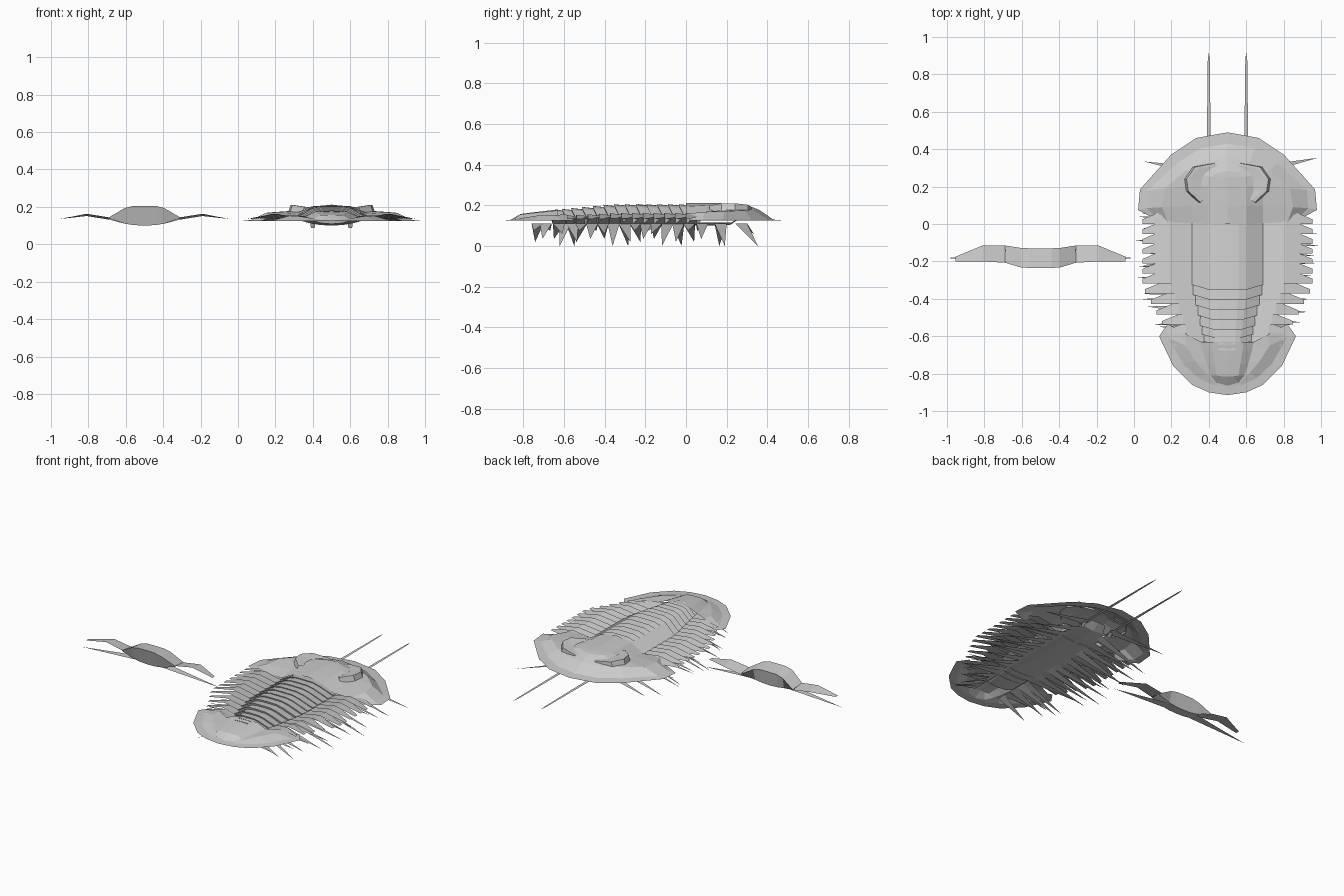
import bpy, bmesh, random

random.seed(4)
BODY_X, SEG_X = 0.5, -0.5


def add_object(name, bm, cx, mirror=True):
    bmesh.ops.remove_doubles(bm, verts=bm.verts, dist=0.0005)
    bmesh.ops.recalc_face_normals(bm, faces=bm.faces)
    me = bpy.data.meshes.new(name)
    bm.to_mesh(me)
    bm.free()
    ob = bpy.data.objects.new(name, me)
    ob.location.x = cx
    bpy.context.collection.objects.link(ob)
    if mirror:
        m = ob.modifiers.new("mirror", 'MIRROR')
        m.merge_threshold = 0.0005
    return ob


def strip(bm, rows):
    """Quads between successive rows of points."""
    vs = [[bm.verts.new(p) for p in r] for r in rows]
    for a, b in zip(vs, vs[1:]):
        for i in range(len(a) - 1):
            bm.faces.new((a[i], a[i + 1], b[i + 1], b[i]))


def loft(name, rows, cx=BODY_X):
    bm = bmesh.new()
    strip(bm, rows)
    return add_object(name, bm, cx)


# Head shield: rows from flat brim inward to the centre line
loft("head_shield", [
    [(.375, .02, .125), (.478, .075, .125), (.468, .185, .125), (.302, .37, .125), (.167, .46, .125), (0, .49, .125)],
    [(.36, .015, .13), (.43, .085, .13), (.425, .18, .13), (.27, .325, .13), (.145, .405, .13), (0, .43, .13)],
    [(.32, .01, .16), (.35, .09, .168), (.335, .19, .17), (.225, .285, .175), (.12, .335, .175), (0, .36, .178)],
    [(.19, .005, .15), (.19, .1, .165), (.19, .2, .178), (.165, .27, .182), (.09, .31, .185), (0, .33, .19)],
    [(.105, 0, .195), (.105, .1, .2), (.105, .2, .203), (.09, .25, .204), (.05, .275, .204), (0, .285, .204)],
    [(0, 0, .212), (0, .1, .212), (0, .2, .21), (0, .25, .208), (0, .275, .205), (0, .285, .204)],
])

# Crescent eyes: outer wall and the lobe sloping in to the head
eye = [(.075, .325), (.18, .305), (.225, .24), (.215, .175), (.15, .115)]
tops = [.19, .203, .21, .21, .2]
inner = [(.08, .3, .192), (.12, .27, .195), (.14, .23, .197), (.14, .18, .197), (.12, .13, .195)]
loft("eyes", [
    [(x + .008, y, .168) for x, y in eye],
    [(x - .006, y, z) for (x, y), z in zip(eye, tops)],
    [(x - .02, y + (.22 - y) * .12, z - .001) for (x, y), z in zip(eye, tops)],
    inner,
])

# Tail shield
loft("tail_shield", [
    [(.32, -.535, .125), (.366, -.6, .125), (.29, -.76, .125), (.19, -.86, .125), (.1, -.9, .125), (0, -.915, .125)],
    [(.29, -.55, .128), (.315, -.61, .128), (.24, -.745, .128), (.155, -.825, .128), (.08, -.86, .128), (0, -.87, .128)],
    [(.22, -.59, .155), (.225, -.65, .153), (.175, -.73, .15), (.12, -.795, .14), (.065, -.85, .13), (0, -.867, .128)],
    [(.14, -.63, .15), (.132, -.67, .148), (.11, -.75, .142), (.09, -.81, .137), (.06, -.848, .13), (0, -.865, .128)],
    [(.085, -.63, .175), (.08, -.68, .17), (.068, -.75, .163), (.06, -.81, .156), (.03, -.815, .156), (0, -.815, .157)],
    [(0, -.63, .18), (0, -.68, .174), (0, -.75, .166), (0, -.81, .158), (0, -.815, .157), (0, -.815, .157)],
])

# Segment profile: x, z, forward and rear y offsets
PROFILE = [(0, .206, .105, 0), (.06, .205, .105, 0), (.105, .194, .107, .003),
           (.19, .144, .12, .028), (.31, .163, .12, .035), (.455, .135, .06, .035)]
BELLY = [(0, .10), (.06, .103), (.105, .11), (.19, .138)]


def segment(bm, y, s):
    zs = lambda z: .125 + (z - .125) * s
    front = [(x * s, y + f * s, zs(z - (.012 if x < .45 else 0))) for x, z, f, r in PROFILE]
    rear = [(x * s, y + r * s, zs(z)) for x, z, f, r in PROFILE]
    strip(bm, [front, rear])
    # closed axial body below the ring
    strip(bm, [front[:4],
               [(x * s, y + .09 * s, zs(z)) for x, z in BELLY],
               [(x * s, y + .03 * s, zs(z)) for x, z in BELLY],
               rear[:4]])


def leg(bm, side, y, reach, tip_y, tip_z, w=.03):
    pts = [(.09, y - w, .112), (.09, y + w, .112), (reach, tip_y, tip_z)]
    bm.faces.new([bm.verts.new((side * x, py, z)) for x, py, z in pts])


# Thorax: overlapping segments that shrink toward the tail
ys = [-.035 - .053 * i for i in range(11)] + [-.61, -.645, -.675]
bm = bmesh.new()
for y in ys:
    segment(bm, y, 1 if y > -.38 else 1 - (-.38 - y) * 1.25)
add_object("thorax_segments", bm, BODY_X)

# Legs: flat pointed blades splayed out and down on both sides
bm = bmesh.new()
tips = [.0, .06, .035, .075, .02]
leg_ys = [.27, .17, .08] + [y + .05 for y in ys] + [-.69, -.73]
for side in (-1, 1):
    for i, y in enumerate(leg_ys):
        s = 1 if y > -.38 else 1 - (-.38 - y) * 1.2
        j = random.uniform(-.03, .03)
        reach = .5 if i == 5 else random.uniform(.44, .49) * s
        tip_y = y + j + (.08 if i == 0 else 0)
        leg(bm, side, y, reach, tip_y, tips[(i + (side < 0)) % 5 if i != 1 else 0])
add_object("legs", bm, BODY_X, mirror=False)

# Mouth plate under the head
loft("mouth_plate", [
    [(0, .01, .10), (.12, .01, .115)],
    [(0, .12, .10), (.12, .12, .115)],
    [(0, .22, .105), (.08, .22, .115)],
    [(0, .27, .14), (.05, .27, .14)],
])

# Antennae: flat tapering strips with a small base
loft("antennae", [
    [(.092, .22, .11), (.108, .22, .11)],
    [(.09, .46, .11), (.11, .46, .11)],
    [(.095, .87, .11), (.106, .87, .11)],
    [(.099, .915, .11), (.101, .915, .11)],
])
loft("antenna_bases", [
    [(.085, .22, .12), (.115, .22, .12)],
    [(.09, .235, .088), (.11, .235, .088)],
    [(.085, .28, .12), (.115, .28, .12)],
])

# Separate single segment with its own pair of legs
bm = bmesh.new()
segment(bm, -.235, 1)
leg(bm, 1, -.18, .5, -.182, .075)
add_object("single_segment", bm, SEG_X)
